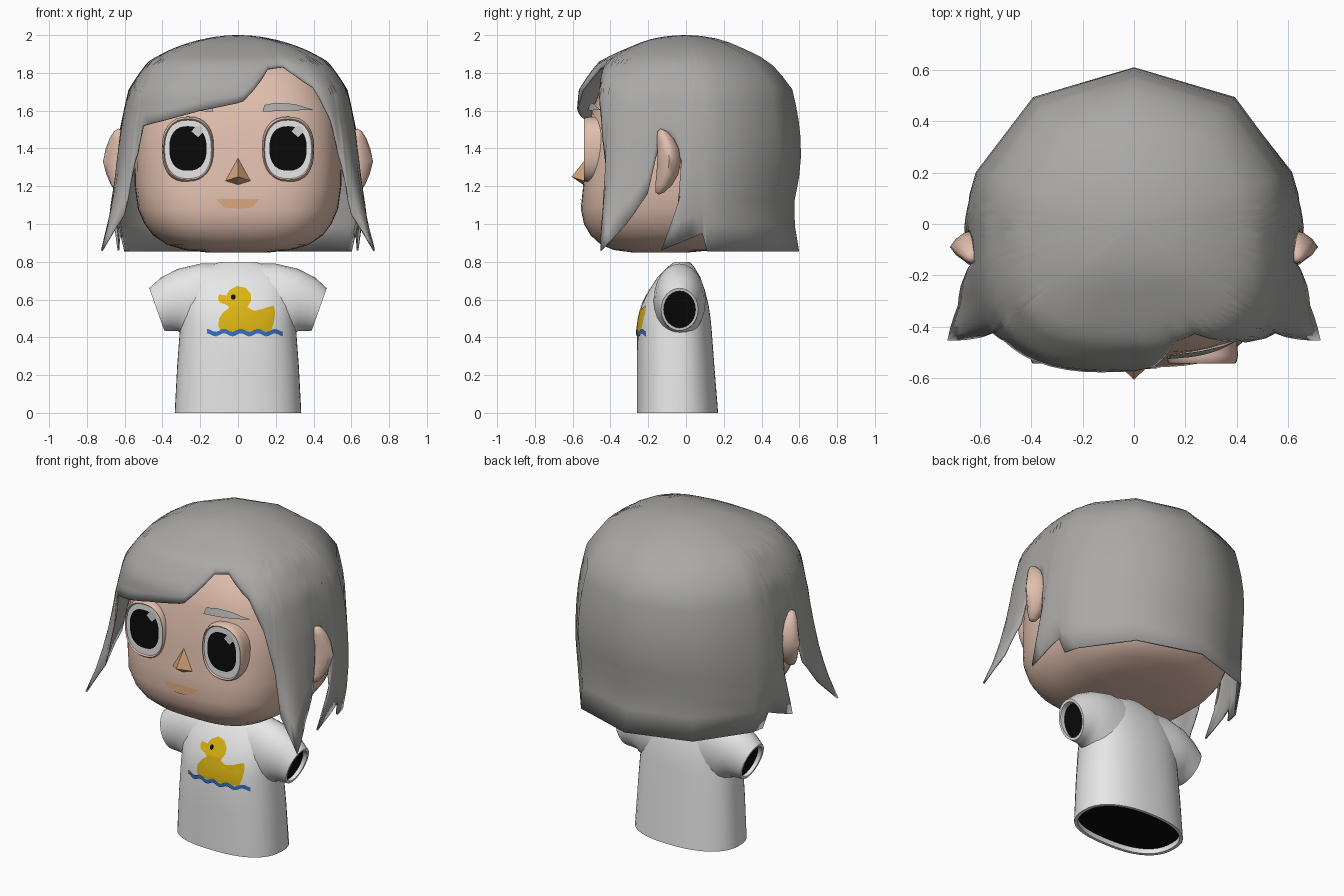
import bpy, bmesh, math
from mathutils import Vector

if "Cube" in bpy.data.objects:
    bpy.data.objects.remove(bpy.data.objects["Cube"])


def mat(name, r, g, b):
    m = bpy.data.materials.new(name)
    m.diffuse_color = (r, g, b, 1)
    m.use_nodes = True
    m.node_tree.nodes["Principled BSDF"].inputs["Base Color"].default_value = m.diffuse_color
    return m


SKIN = mat("skin", .75, .52, .42)
HAIR = mat("grey_hair", .40, .395, .385)
SHIRT = mat("white_cloth", .86, .86, .86)
BLACK = mat("black", .003, .003, .003)
WHITE = mat("eye_white", .88, .88, .88)
GLINT = mat("eye_glint", .64, .64, .66)
NOSE = mat("tan_orange", .66, .36, .19)
YELLOW = mat("yellow", .72, .46, .006)
BLUE = mat("blue", .04, .16, .52)


def finish(name, bm, mats, angle=45, recalc=True):
    if recalc:
        bmesh.ops.recalc_face_normals(bm, faces=bm.faces[:])
    me = bpy.data.meshes.new(name)
    bm.to_mesh(me)
    bm.free()
    ob = bpy.data.objects.new(name, me)
    bpy.context.collection.objects.link(ob)
    for m in mats:
        me.materials.append(m)
    bpy.ops.object.select_all(action='DESELECT')
    ob.select_set(True)
    bpy.context.view_layer.objects.active = ob
    bpy.ops.object.shade_smooth_by_angle(angle=math.radians(angle))
    return ob


def loft(name, rings, mats, start=0, end=0, angle=45):
    """Skin closed rings; start/end = material index of the caps, None = open."""
    bm = bmesh.new()
    vs = [[bm.verts.new(p) for p in r] for r in rings]
    n = len(vs[0])
    for a, b in zip(vs, vs[1:]):
        for i in range(n):
            bm.faces.new((a[i], a[(i + 1) % n], b[(i + 1) % n], b[i]))
    for ring, mi in ((vs[0], start), (vs[-1], end)):
        if mi is not None:
            bm.faces.new(ring).material_index = mi
    bmesh.ops.recalc_face_normals(bm, faces=bm.faces[:])
    if end is None:  # open shell: make sure the outside faces out
        top = max(bm.faces, key=lambda f: f.calc_center_median().z)
        if top.normal.z < 0:
            bmesh.ops.reverse_faces(bm, faces=bm.faces[:])
    return finish(name, bm, mats, angle, False)


def lerp_table(table, key, k):
    """Interpolate rows (z, ...) by key(z), which rises along the table."""
    for p, q in zip(table, table[1:]):
        k0, k1 = key(p[0]), key(q[0])
        if k <= k1 + 1e-9:
            t = (k - k0) / (k1 - k0)
            return [u + (v - u) * t for u, v in zip(p, q)]
    return list(table[-1])


def section(phi, a, f, b, nf, nb=2.1):
    """Point on a rounded outline; phi = 0 faces front, a/f/b = half width, front, back."""
    dx, dy = math.sin(phi), -math.cos(phi)
    t = min(1, max(0, -dy / .3))
    n, d = nb + (nf - nb) * t * t * (3 - 2 * t), f if dy < 0 else b
    r = (abs(dx / a) ** n + abs(dy / d) ** n) ** (-1 / n)
    return Vector((dx * r, dy * r, 0))


def body_rings(table, nf, nb, yc=0, cols=56):
    return [[section(2 * math.pi * i / cols, a, f, b, nf, nb) + Vector((0, yc, z))
             for i in range(cols)] for z, a, f, b in table]


def front_y(table, n, yc):
    def fy(x, z):
        _, a, f, b = lerp_table(table, lambda v: v, z)
        return yc - f * max(0, 1 - abs(x / a) ** n) ** (1 / n)
    return fy


def decal(name, pts, m, yfun, off):
    """Thin painted sheet that follows the surface yfun(x, z)."""
    bm = bmesh.new()
    bm.faces.new([bm.verts.new((x, 0, z)) for x, z in pts])
    bm.normal_update()
    bmesh.ops.triangulate(bm, faces=bm.faces[:], ngon_method='EAR_CLIP')
    for ax in (0, 2):
        vals = [p[0 if ax == 0 else 1] for p in pts]
        c = math.ceil(min(vals) / .03) * .03
        while c < max(vals):
            co, no = [0, 0, 0], [0, 0, 0]
            co[ax], no[ax] = c, 1
            bmesh.ops.bisect_plane(bm, geom=bm.verts[:] + bm.edges[:] + bm.faces[:],
                                   plane_co=co, plane_no=no)
            c += .03
    for v in bm.verts:
        v.co.y = yfun(v.co.x, v.co.z) - off
    bm.normal_update()
    for f in bm.faces:
        if f.normal.y > 0:
            f.normal_flip()
    return finish(name, bm, [m], recalc=False)


def oval(cx, cz, rx, rz, n=2.4, cols=32):
    out = []
    for i in range(cols):
        c, s = math.cos(2 * math.pi * i / cols), math.sin(2 * math.pi * i / cols)
        out.append((cx + rx * math.copysign(abs(c) ** (2 / n), c),
                    cz + rz * math.copysign(abs(s) ** (2 / n), s)))
    return out


# head
HEAD = [(.85, .17, .29, .02), (.862, .28, .38, .15), (.89, .375, .45, .34), (.94, .45, .505, .44),
        (1.0, .495, .54, .48), (1.08, .53, .557, .5), (1.2, .547, .545, .51), (1.35, .55, .528, .52),
        (1.6, .53, .5, .5), (1.8, .43, .42, .4), (1.9, .26, .26, .25), (1.93, .1, .1, .1)]
loft("head", body_rings(HEAD, 3.3, 2.1), [SKIN])
face = front_y(HEAD, 3.3, 0)

# hair: a dome whose rim height varies around the head
DOME = [(2.0, 0, 0, 0), (1.98, .18, .18, .17), (1.935, .33, .3, .29), (1.86, .475, .46, .44),
        (1.71, .58, .57, .565), (1.5, .625, .59, .605), (1.3, .645, .585, .61),
        (1.1, .65, .57, .57), (1.0, .64, .56, .575), (.85, .61, .55, .6)]
# rim points: direction x, y, rim height, outward flare, sideways swing
FRONT = [(-.5, -.45, 1.52, 0, 0), (-.38, -.52, 1.55, 0, 0), (-.2, -.575, 1.6, 0, 0),
         (0, -.57, 1.64, -.005, 0), (.03, -.57, 1.65, -.01, 0), (.16, -.46, 1.82, -.03, 0),
         (.25, -.45, 1.83, -.04, 0), (.4, -.46, 1.72, -.03, 0), (.48, -.44, 1.55, -.01, 0)]
SIDE = [(.53, -.41, 1.3, 0, 0), (.57, -.42, 1.05, .06, 0), (.72, -.45, .86, .2, 0),
        (.65, -.3, 1.0, .08, 0), (.65, -.2, 1.16, .02, 0), (.65, -.16, 1.36, 0, 0),
        (.65, -.13, 1.45, 0, 0), (.65, -.06, 1.44, 0, 0), (.65, -.025, 1.33, 0, 0),
        (.65, .015, 1.1, 0, .09), (.65, .05, .86, .03, .28), (.65, .09, .95, 0, 0),
        (.65, .12, .855, 0, 0), (.61, .2, .855, 0, 0), (.39, .49, .855, 0, 0)]


def polar(p, s=1):
    return [s * math.atan2(p[0], -p[1]), p[2], p[3], -s * p[4]]


rim = ([polar(p, -1) for p in reversed(SIDE)] + [polar(p) for p in FRONT]
       + [polar(p) for p in SIDE] + [[math.pi, .855, 0, 0]])
rim.append([rim[0][0] + 2 * math.pi] + rim[0][1:])
columns = []
for p, q in zip(rim, rim[1:]):
    n = 1 if p[1] == q[1] == .855 else 3  # the back is made of broad flat panels
    columns += [[u + (v - u) * k / n for u, v in zip(p, q)] for k in range(n)]
rings = []
ROWS = 16
for j in range(ROWS + 1):
    t = max(j / ROWS, .02)
    ring = []
    for phi, zr, flare, swing in columns:
        z = 2 - t * t * (2 - zr)
        _, a, f, b = lerp_table(DOME, lambda v: math.sqrt(max(0, 2 - v)), math.sqrt(2 - z))
        p = section(phi + swing * t ** 8, a, f, b, 3)
        p += p.normalized() * flare * t ** 8
        ring.append(p + Vector((0, 0, z)))
    rings.append(ring)
hair = loft("hair", rings, [HAIR], 0, None, 60)
sol = hair.modifiers.new("thickness", 'SOLIDIFY')
sol.thickness, sol.offset = .01, -1

# ears: pointed leaf shapes bowed backwards
for s, side in ((1, "right"), (-1, "left")):
    bm = bmesh.new()
    bmesh.ops.create_uvsphere(bm, u_segments=12, v_segments=8, radius=1)
    for v in bm.verts:
        x, y, z = v.co
        x *= (1 - .3 * abs(z)) * (1 - .3 * abs(y))
        v.co = (s * (.627 + .088 * x + .005 * z), -.083 + .063 * y - .05 * z * z - .006 * (1 - z),
                1.33 + .175 * z)
    finish(side + "_ear", bm, [SKIN], 60)

# eyes and brows
for s, side in ((1, "right"), (-1, "left")):
    cx = .265 * s
    rings = [[Vector((x, y, z)) for x, z in oval(cx, 1.395, .136 * k, .17 * k)]
             for k, y in ((1, -.44), (1.02, -.51), (.99, -.533), (.95, -.541), (.91, -.533))]
    loft(side + "_eye", rings, [SKIN, WHITE], 0, 1)
    flat = lambda x, z: -.533
    decal(side + "_pupil", oval(cx, 1.4, .099, .118), BLACK, flat, .004)
    gx, gz = cx + .053, 1.49
    decal(side + "_glint", [(gx - .035, gz), (gx, gz - .03), (gx + .03, gz), (gx + .02, gz + .025),
                            (gx - .01, gz + .03)], GLINT, flat, .007)
    decal(side + "_brow", [(s * x, z) for x, z in ((.13, 1.595), (.4, 1.605), (.3, 1.635),
                                                   (.2, 1.642), (.14, 1.63))], HAIR, face, .025)

# nose: small pointed pyramid
bm = bmesh.new()
top, lft, low, rgt, tip = [bm.verts.new(c) for c in ((0, -.515, 1.365), (-.078, -.53, 1.225),
                           (0, -.54, 1.205), (.078, -.53, 1.225), (0, -.605, 1.25))]
for a, b in ((top, lft), (lft, low), (low, rgt), (rgt, top)):
    bm.faces.new((a, b, tip))
bm.faces.new((top, rgt, low, lft))
finish("nose", bm, [NOSE], 10)

# mouth
decal("mouth", [(-.115, 1.132), (-.075, 1.087), (0, 1.08), (.075, 1.087), (.115, 1.132)],
      NOSE, face, .006)

# shirt body with a hollow hem
TORSO = [(0, .335, .22, .21), (.25, .322, .22, .19), (.45, .307, .218, .175), (.5, .303, .212, .17),
         (.57, .3, .195, .16), (.65, .29, .155, .14), (.72, .25, .11, .115), (.77, .19, .06, .085),
         (.8, .09, .02, .06)]
rings = body_rings(TORSO, 2.5, 2.3, -.04)
hem = [[Vector((p.x * .94, -.04 + (p.y + .04) * .92, z)) for p in rings[0]] for z in (.03, 0)]
neck = [Vector((p.x * .8, -.02 + (p.y + .02) * .7, .785)) for p in rings[-1]]
loft("shirt_body", hem + rings + [neck], [SHIRT, BLACK], 1, 0)

# sleeves: rings given by top x, z, bottom x, z and half depth
SLEEVE = [(.05, .79, .18, .36, .125), (.2, .79, .28, .4, .138), (.32, .762, .315, .432, .128),
          (.41, .715, .35, .434, .112), (.47, .66, .39, .435, .098)]
for s, side in ((1, "right"), (-1, "left")):
    rings = []
    for tx, tz, bx, bz, ry in SLEEVE + [(.464, .645, .395, .45, .084), (.435, .645, .37, .45, .084)]:
        ring = []
        for i in range(24):
            c, d = math.cos(math.pi * i / 12), math.sin(math.pi * i / 12)
            ring.append(Vector((s * ((tx + bx) / 2 + (tx - bx) / 2 * c), -.034 + ry * d,
                                (tz + bz) / 2 + (tz - bz) / 2 * c)))
        rings.append(ring)
    loft(side + "_sleeve", rings, [SHIRT, BLACK], 0, 1)

# duck picture on the chest
chest = front_y(TORSO, 2.5, -.04)
DUCK = [(-.09, .432), (-.105, .46), (-.1, .5), (-.08, .53), (-.045, .558), (-.06, .572), (-.095, .584),
        (-.107, .605), (-.1, .627), (-.062, .622), (-.045, .65), (-.005, .672),
        (.04, .662), (.068, .63), (.07, .595), (.05, .56), (.085, .54), (.13, .55), (.165, .562),
        (.19, .568), (.197, .53), (.19, .48), (.175, .432)]
decal("duck", DUCK, YELLOW, chest, .004)
decal("duck_eye", oval(-.025, .613, .013, .014, 2, 12), BLACK, chest, .007)
xs = [-.165 + .4 * i / 32 for i in range(33)]
wave = [(x, .425 + .008 * math.cos((x + .165) / .09 * 2 * math.pi)) for x in xs]
decal("water_line", [(x, z - .012) for x, z in wave] + [(x, z + .012) for x, z in reversed(wave)],
      BLUE, chest, .007)
